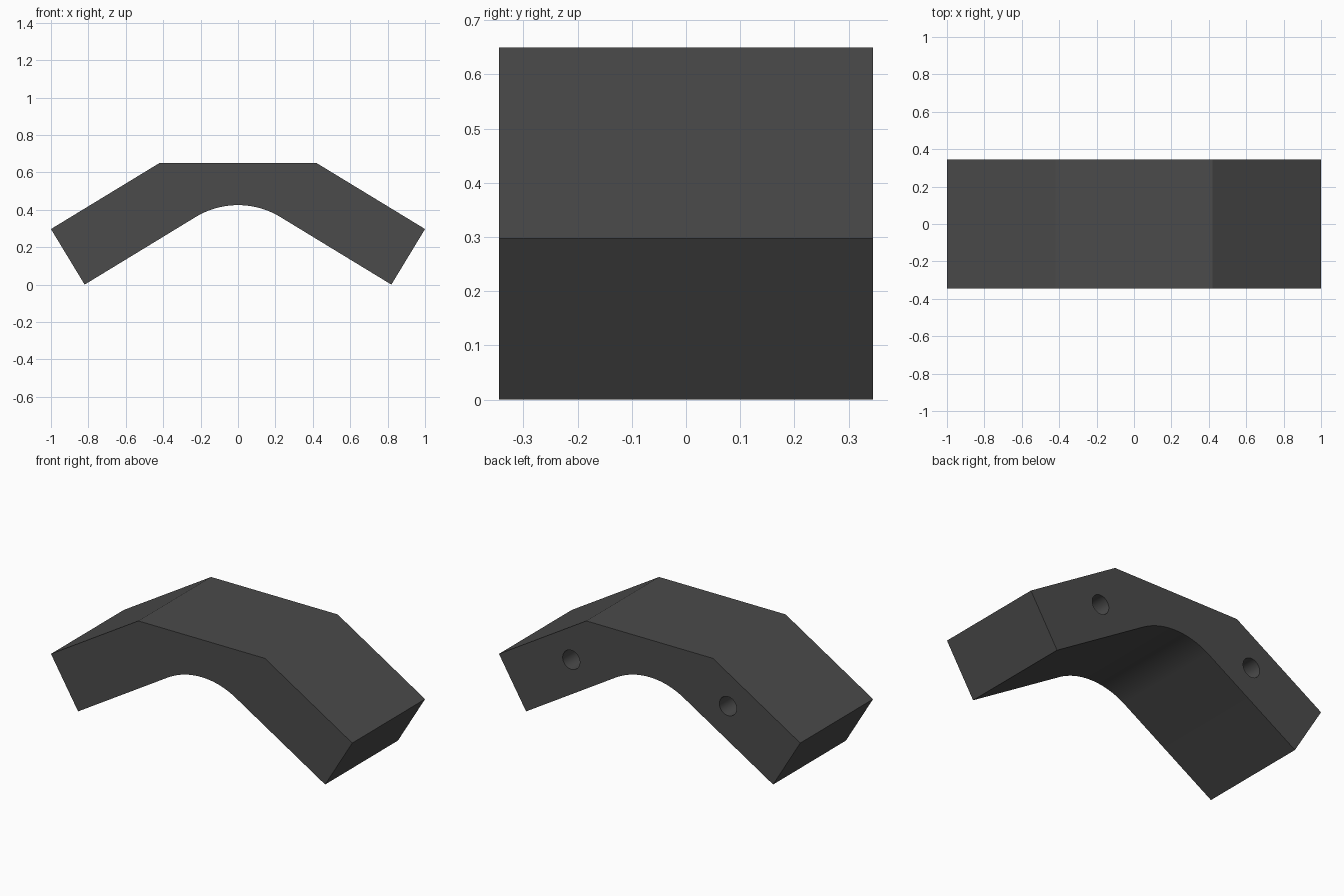
import bpy
import bmesh
from math import sin, cos, radians, pi

if "Cube" in bpy.data.objects:
    bpy.data.objects.remove(bpy.data.objects["Cube"])

HALF_DEPTH = 0.345
HOLE_X, HOLE_Z, HOLE_R, HOLE_DEPTH = 0.52, 0.39, 0.057, 0.4

# Bracket profile: angled arms, flat top, rounded inner bend
R, BEND, ARC_TOP = 0.435, radians(31.3), 0.425
right = [(0.42, 0.65), (1.0, 0.297), (0.82, 0.0)]
steps = 32
arc = []
for i in range(steps + 1):
    a = BEND * (1 - 2 * i / steps)
    arc.append((R * sin(a), ARC_TOP - R * (1 - cos(a))))
profile = right + arc + [(-x, z) for x, z in reversed(right)]

bm = bmesh.new()
face = bm.faces.new([bm.verts.new((x, -HALF_DEPTH, z)) for x, z in profile])
ext = bmesh.ops.extrude_face_region(bm, geom=[face])
verts = [g for g in ext["geom"] if isinstance(g, bmesh.types.BMVert)]
bmesh.ops.translate(bm, verts=verts, vec=(0, 2 * HALF_DEPTH, 0))
bmesh.ops.recalc_face_normals(bm, faces=bm.faces)
mesh = bpy.data.meshes.new("angle_bracket")
bm.to_mesh(mesh)
bm.free()
bracket = bpy.data.objects.new("angle_bracket", mesh)
bpy.context.collection.objects.link(bracket)
bpy.context.view_layer.objects.active = bracket

# Two blind holes drilled into the back face
for side in (-1, 1):
    bpy.ops.mesh.primitive_cylinder_add(
        vertices=48, radius=HOLE_R, depth=2 * HOLE_DEPTH,
        location=(side * HOLE_X, HALF_DEPTH, HOLE_Z), rotation=(pi / 2, 0, 0))
    cutter = bpy.context.object
    cutter.name = "hole_cutter"
    cutter.hide_render = True
    mod = bracket.modifiers.new("hole", 'BOOLEAN')
    mod.operation = 'DIFFERENCE'
    mod.solver = 'EXACT'
    mod.object = cutter
    bpy.context.view_layer.objects.active = bracket
    bpy.ops.object.modifier_apply(modifier=mod.name)
    bpy.data.objects.remove(cutter)

# Smooth the bend and hole walls, keep corners sharp
bpy.ops.object.select_all(action='DESELECT')
bracket.select_set(True)
bpy.context.view_layer.objects.active = bracket
bpy.ops.object.shade_smooth_by_angle(angle=radians(25))

# Dark grey finish
mat = bpy.data.materials.new("dark_grey")
mat.diffuse_color = (0.07, 0.07, 0.07, 1)
mat.use_nodes = True
mat.node_tree.nodes["Principled BSDF"].inputs["Base Color"].default_value = mat.diffuse_color
bracket.data.materials.clear()
bracket.data.materials.append(mat)
